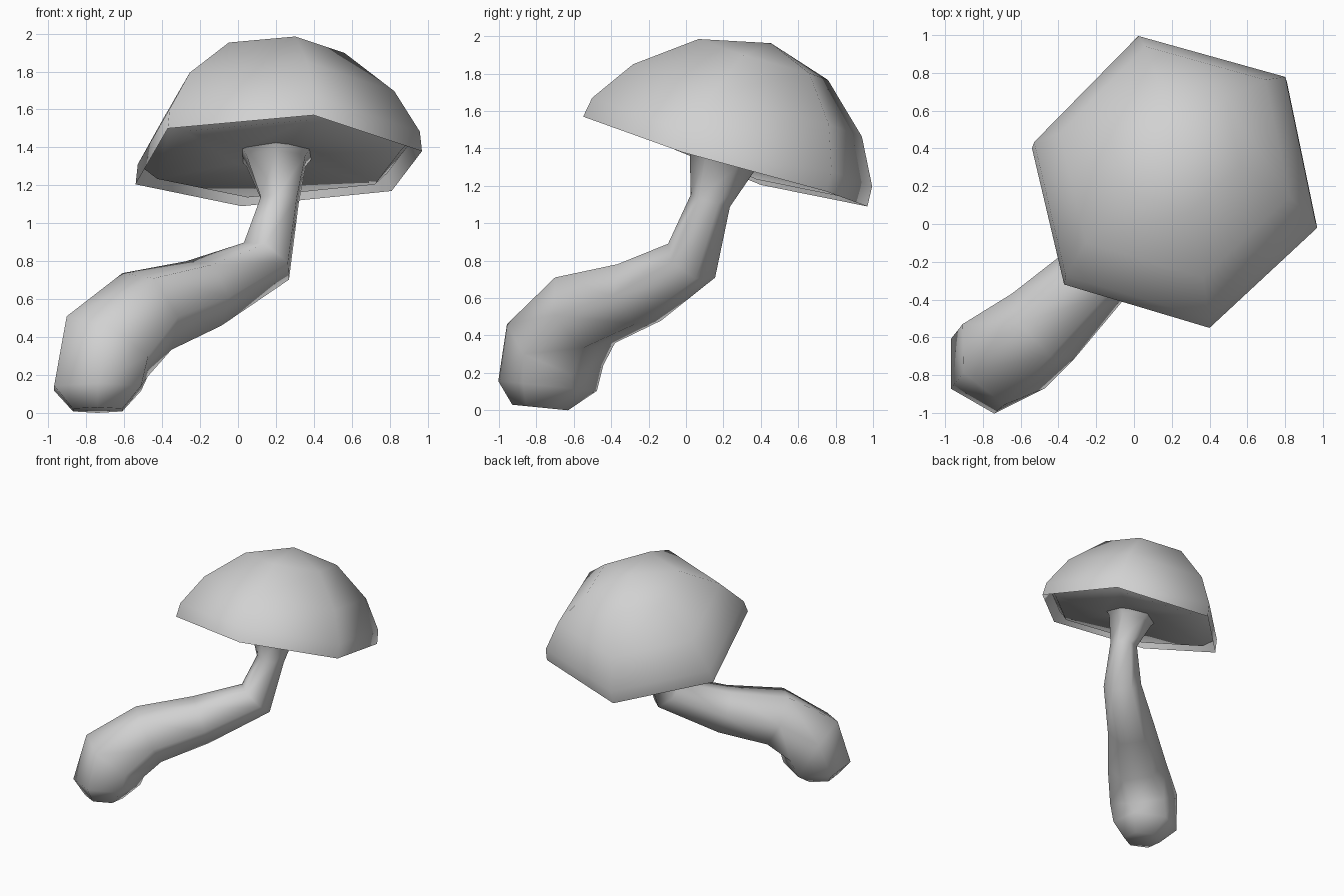
import bpy
import bmesh
from math import cos, sin, radians
from mathutils import Vector

SIDES = 6

default_cube = bpy.data.objects.get("Cube")
if default_cube:
    bpy.data.objects.remove(default_cube, do_unlink=True)

# One flat colour
grey = bpy.data.materials.new("plain_grey")
grey.use_nodes = True
grey.diffuse_color = (0.64, 0.64, 0.64, 1)
grey.node_tree.nodes["Principled BSDF"].inputs["Base Color"].default_value = grey.diffuse_color


def loft(name, rings):
    """Skin six-sided rings from end to end; a ring of zero size becomes a point."""
    bm = bmesh.new()
    loops = [[bm.verts.new(p) for p in ring] for ring in rings]
    for a, b in zip(loops, loops[1:]):
        for i in range(SIDES):
            j = (i + 1) % SIDES
            bm.faces.new((a[i], a[j], b[j], b[i]))
    bm.faces.new(loops[0])
    bm.faces.new(loops[-1])
    bmesh.ops.remove_doubles(bm, verts=bm.verts, dist=0.0005)
    bmesh.ops.recalc_face_normals(bm, faces=bm.faces)
    mesh = bpy.data.meshes.new(name)
    bm.to_mesh(mesh)
    bm.free()
    mesh.materials.append(grey)
    obj = bpy.data.objects.new(name, mesh)
    bpy.context.collection.objects.link(obj)
    bpy.ops.object.select_all(action="DESELECT")
    obj.select_set(True)
    bpy.context.view_layer.objects.active = obj
    bpy.ops.object.shade_smooth_by_angle(angle=radians(66))
    return obj


# Cap: hexagonal dome tilted towards the back, its wall hanging past a shallow dish
centre = Vector((0.22, 0.235, 1.335))
up = Vector((0, 0.33, 0.945)).normalized()
rim_points = [(0.02, 0.97, 1.09), (0.81, 0.75, 1.17), (0.97, -0.02, 1.38),
              (0.40, -0.55, 1.57), (-0.37, -0.32, 1.50), (-0.54, 0.40, 1.205)]
rim = [Vector(p) - centre for p in rim_points]

# (scale of rim, height along the cap axis), from crown over the rim to the dish
cap_profile = [(0, 0.665), (0.455, 0.575), (0.805, 0.345), (0.985, 0.11),
               (1, 0), (0.955, 0.09), (0.85, 0.01), (0.3, 0.02), (0, 0.03)]
loft("cap", [[centre + d * s + up * h for d in rim] for s, h in cap_profile])

# Stem: bent and swollen at the foot, flaring into the cap: centre, radius, twist
stem_path = [
    ((-0.74, -0.78, 0.02), 0.15, 30),
    ((-0.74, -0.74, 0.13), 0.265, 30),
    ((-0.69, -0.70, 0.35), 0.28, 25),
    ((-0.48, -0.54, 0.535), 0.24, 18),
    ((-0.18, -0.25, 0.63), 0.195, 18),
    ((0.15, 0.03, 0.80), 0.155, 18),
    ((0.22, 0.13, 1.12), 0.11, 24),
    ((0.20, 0.19, 1.33), 0.18, 30),
    ((0.20, 0.20, 1.40), 0.24, 30),
]
points = [Vector(p) for p, _, _ in stem_path]
# The foot stays nearly level and the flare follows the cap
axes = [Vector((0, 0.1, 1)), Vector((0, 0.1, 1))]
for before, here, after in zip(points[1:], points[2:], points[3:]):
    axes.append((here - before).normalized() + (after - here).normalized())
axes[-1] = up
axes.append(up)

stem_rings = []
for p, axis, (_, radius, twist) in zip(points, axes, stem_path):
    turn = Vector((0, 0, 1)).rotation_difference(axis)
    ring = []
    for k in range(SIDES):
        a = radians(twist + 60 * k)
        ring.append(p + turn @ Vector((radius * cos(a), radius * sin(a), 0)))
    stem_rings.append(ring)
# Rest the foot on the ground
lowest = min(v.z for v in stem_rings[0])
for v in stem_rings[0]:
    v.z -= lowest
loft("stem", stem_rings)
